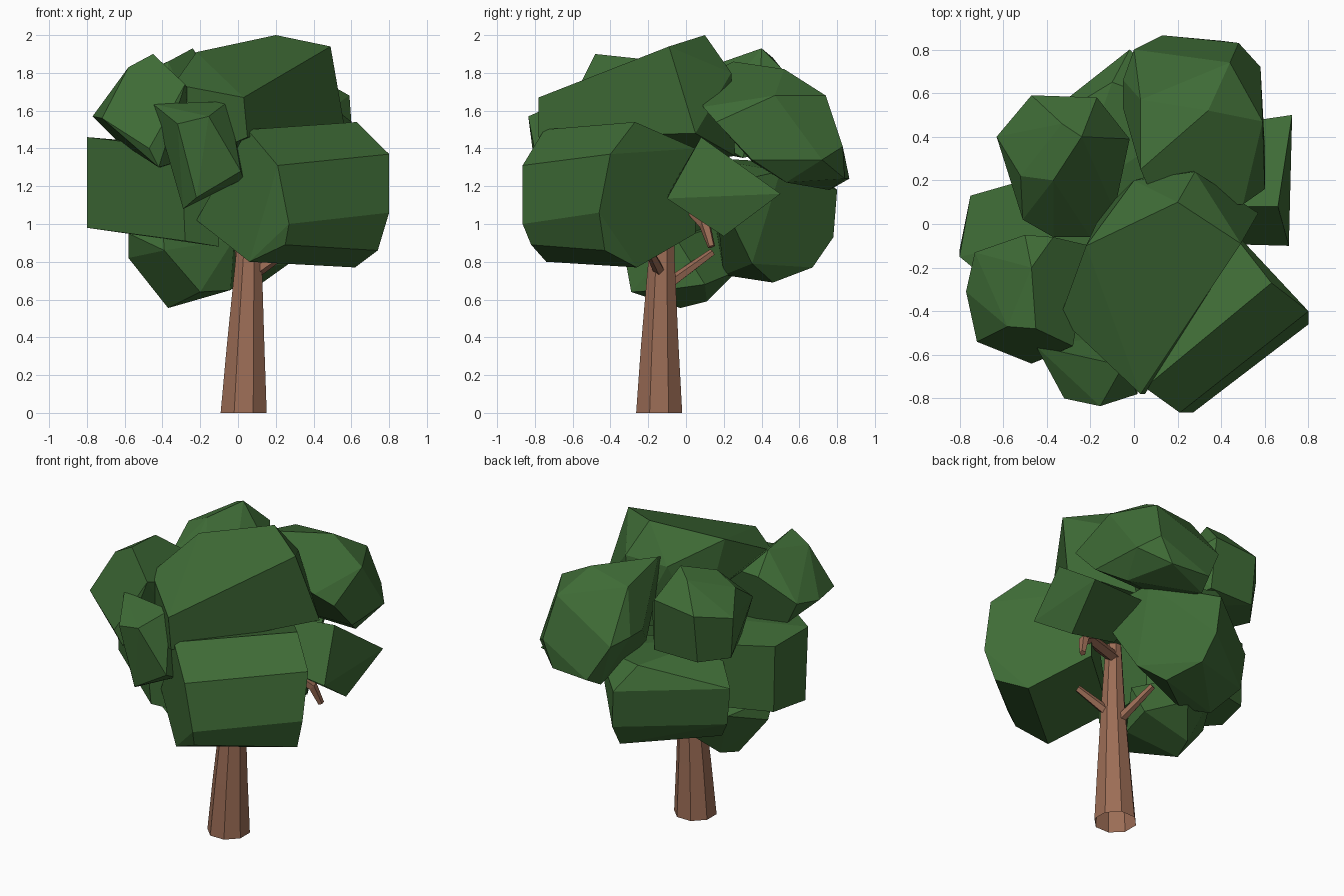
import bpy, bmesh, math
from mathutils import Vector


def material(name, rgb):
    m = bpy.data.materials.new(name)
    m.diffuse_color = (*rgb, 1)
    return m


LEAF = material("leaf green", (0.049, 0.148, 0.037))
BARK = material("bark brown", (0.33, 0.152, 0.092))


def finish(bm, name, mat):
    bmesh.ops.recalc_face_normals(bm, faces=bm.faces[:])
    me = bpy.data.meshes.new(name)
    bm.to_mesh(me)
    bm.free()
    me.materials.append(mat)
    ob = bpy.data.objects.new(name, me)
    bpy.context.collection.objects.link(ob)
    return ob


def clump(name, *corners):
    """Faceted leaf mass: convex hull around a few corner points."""
    bm = bmesh.new()
    for c in corners:
        bm.verts.new(c)
    bmesh.ops.convex_hull(bm, input=bm.verts[:])
    loose = [v for v in bm.verts if not v.link_faces]
    bmesh.ops.delete(bm, geom=loose, context='VERTS')
    bmesh.ops.dissolve_limit(bm, angle_limit=math.radians(9),
                             verts=bm.verts[:], edges=bm.edges[:])
    return finish(bm, name, LEAF)


def limb(name, path, sides, upright=False):
    """Tapered tube along (x, y, z, radius) stations; upright limbs stay open below."""
    bm = bmesh.new()
    pts = [Vector(p[:3]) for p in path]
    rings = []
    for i, p in enumerate(pts):
        d = (pts[min(i + 1, len(pts) - 1)] - pts[max(i - 1, 0)]).normalized()
        if upright:
            d = Vector((0, 0, 1))
        a = d.cross(Vector((0.0, 1.0, 0.0))).normalized()
        b = d.cross(a)
        ring = []
        for k in range(sides):
            t = 2 * math.pi * (k + 0.5) / sides
            ring.append(bm.verts.new(p + path[i][3] * (a * math.cos(t) + b * math.sin(t))))
        rings.append(ring)
    for r, s in zip(rings, rings[1:]):
        for k in range(sides):
            n = (k + 1) % sides
            bm.faces.new((r[k], r[n], s[n], s[k]))
    if not upright:
        bm.faces.new(rings[0])
    bm.faces.new(rings[-1])
    return finish(bm, name, BARK)


# Trunk and branches
limb("trunk", [(.03, -.142, 0, .132), (.04, -.139, .35, .108),
               (.056, -.13, .8, .076), (.07, -.11, 1.2, .05)], 8, True)
limb("back_branch", [(.05, -.11, .67, .032), (-.03, .14, .85, .02)], 5)
limb("right_branch", [(.07, -.13, .73, .034), (.28, -.2, .87, .022)], 5)
limb("drooping_branch", [(.08, -.1, 1.12, .04), (.38, .03, 1.08, .037),
                         (.48, .1, 1.0, .032), (.52, .135, .88, .02)], 5)

# Upper leaf masses
clump("top_leaves",
      (.2, .1, 2.0), (.49, -.09, 1.94), (.03, -.78, 1.67), (-.34, -.43, 1.74),
      (-.22, -.1, 1.91), (0, .2, 1.78), (.28, .24, 1.8), (.57, .05, 1.48),
      (.05, -.78, 1.46), (-.32, -.42, 1.3), (-.15, .05, 1.35), (.2, .26, 1.36))
clump("back_right_leaves",
      (.03, .25, 1.86), (.34, .52, 1.82), (.03, .57, 1.78), (.44, .74, 1.68),
      (0, .8, 1.47), (.48, .83, 1.41), (.13, .865, 1.24), (.4, .84, 1.24),
      (.58, .72, 1.34), (.59, .47, 1.68), (.6, .16, 1.54), (.5, .09, 1.62),
      (.39, .09, 1.64), (.1, .09, 1.78), (.6, .35, 1.34), (.5, .53, 1.22),
      (.1, .76, 1.18), (.05, .35, 1.33), (-.05, .66, 1.5), (-.05, .53, 1.5))
clump("back_left_leaves",
      (-.24, .4, 1.93), (-.33, .46, 1.88), (-.37, .2, 1.86), (-.47, .59, 1.72),
      (-.17, .58, 1.75), (-.02, .39, 1.62), (-.63, .4, 1.68), (-.52, .22, 1.79),
      (-.51, .02, 1.65), (-.37, -.06, 1.6), (-.2, -.06, 1.5), (-.09, .06, 1.5),
      (-.47, .55, 1.4), (-.15, .55, 1.4), (-.6, .38, 1.4), (-.45, .05, 1.4),
      (-.05, .3, 1.35))
clump("upper_left_leaves",
      (-.45, -.48, 1.9), (-.47, -.2, 1.87), (-.58, -.47, 1.83), (-.37, -.06, 1.75),
      (-.77, -.31, 1.57), (-.72, -.54, 1.56), (-.73, -.13, 1.6), (-.5, -.05, 1.75),
      (-.28, -.56, 1.74), (-.2, -.1, 1.6), (-.42, -.62, 1.3), (-.47, -.64, 1.4),
      (-.4, -.15, 1.3), (-.65, -.15, 1.45), (-.25, -.3, 1.35))

# Middle ring of leaf masses
clump("front_right_leaves",
      (.05, -.75, 1.5), (.63, -.27, 1.54), (.21, -.865, 1.31), (.8, -.4, 1.37),
      (.27, -.865, 1.0), (.8, -.46, 1.06), (.06, -.74, .8), (.74, -.43, .86),
      (.62, -.26, .77), (.25, -.82, .89), (-.22, -.5, 1.02), (.38, .05, 1.4),
      (.38, .05, .95))
clump("front_small_leaves",
      (-.45, -.56, 1.635), (-.05, -.65, 1.65), (-.32, -.8, 1.53), (-.155, -.835, 1.57),
      (-.29, -.68, 1.08), (.03, -.7, 1.24), (-.22, -.78, 1.14), (.015, -.78, 1.28),
      (-.35, -.45, 1.3), (0, -.5, 1.35))
clump("right_leaves",
      (.725, .5, 1.16), (.71, -.1, 1.135), (.66, .08, 1.46), (.66, .2, .935),
      (.25, .43, 1.2), (.35, -.09, 1.17), (.25, .08, 1.42), (.3, .17, 1.02))
clump("left_leaves",
      (-.8, -.15, 1.46), (-.8, -.12, .98), (-.75, .13, 1.42), (-.74, .13, .98),
      (-.4, .23, 1.38), (-.4, .22, .96), (-.3, -.56, 1.4), (-.28, -.52, .91),
      (-.1, -.45, .88), (-.1, -.45, 1.4), (-.1, 0, .9), (-.1, 0, 1.4))
clump("back_leaves",
      (-.02, .8, 1.18), (-.58, .36, 1.18), (0, .78, .93), (-.55, .35, .93),
      (.02, .67, .77), (-.42, .22, .77), (.13, .46, .69), (-.2, .2, .73),
      (.27, .35, .79), (.15, .27, .9), (.42, .15, 1.2), (.3, .5, 1.28),
      (-.3, .1, 1.35), (-.1, .65, 1.32))

# Low leaf mass
clump("low_leaves",
      (-.58, -.1, .95), (-.58, -.04, .82), (-.37, -.03, .555), (-.33, .11, .59),
      (-.2, -.29, .64), (-.39, -.33, .86), (-.04, -.12, .65), (0, .1, .68),
      (-.2, .27, .75), (-.3, .2, 1.0), (-.02, -.05, .92), (-.4, -.22, 1.0),
      (-.45, .2, .9))
